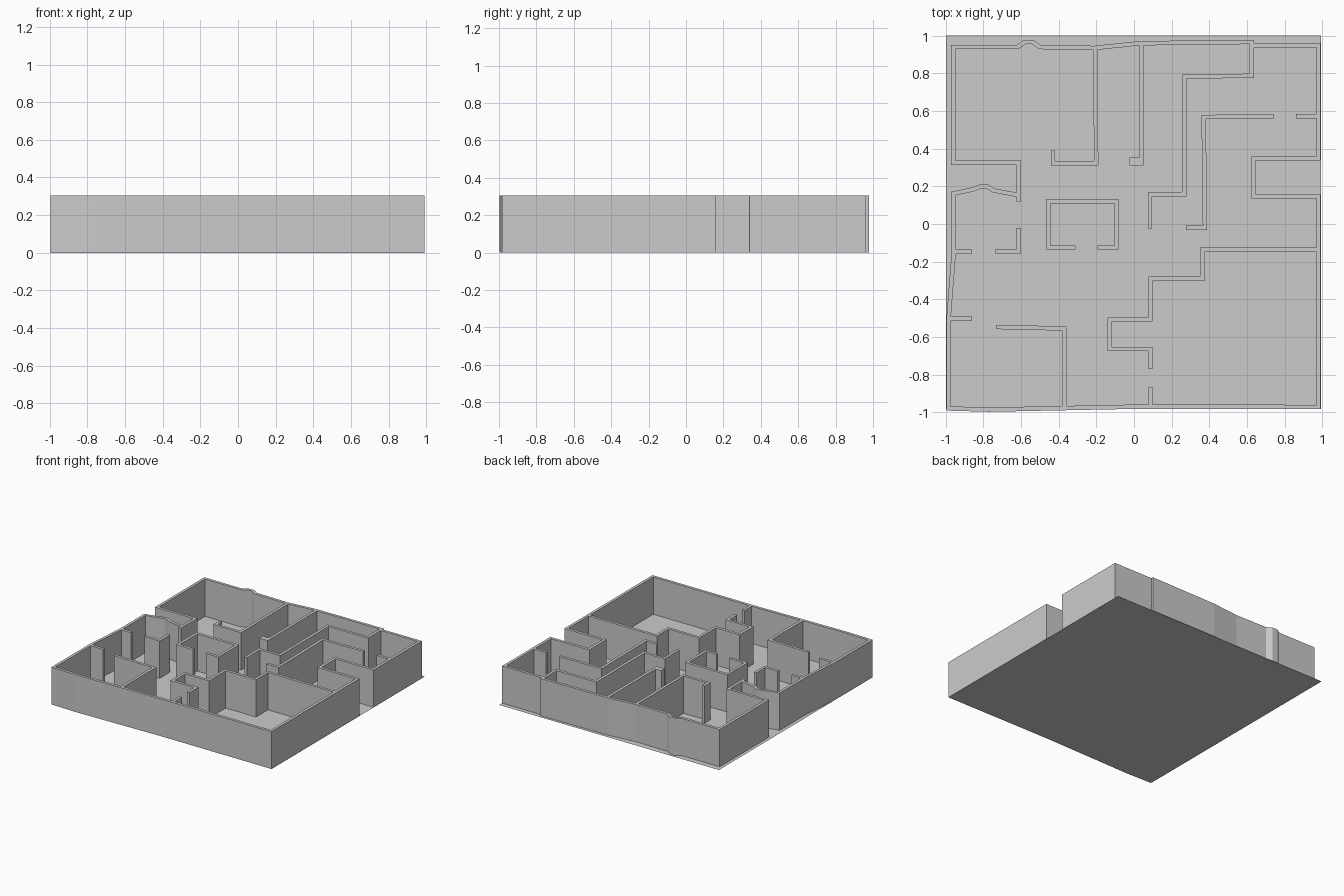
import bpy, bmesh
from mathutils import Vector

HEIGHT = 0.305
THICK = 0.023


def wall(name, points, thick=THICK):
    """Extrude a mitred strip along a centreline into a full-height wall."""
    pts = [Vector(p) for p in points]
    dirs = [(b - a).normalized() for a, b in zip(pts, pts[1:])]
    norms = [Vector((-d.y, d.x)) for d in dirs]
    bm = bmesh.new()
    rings = []
    for i, p in enumerate(pts):
        a, b = norms[max(i - 1, 0)], norms[min(i, len(norms) - 1)]
        m = (a + b).normalized()
        m = m * (thick / 2 / m.dot(b))
        rings.append([bm.verts.new((q.x, q.y, z)) for q, z in
                      ((p + m, 0), (p - m, 0), (p - m, HEIGHT), (p + m, HEIGHT))])
    for r, s in zip(rings, rings[1:]):
        for k in range(4):
            bm.faces.new((r[k], r[(k + 1) % 4], s[(k + 1) % 4], s[k]))
    bm.faces.new(rings[0])
    bm.faces.new(rings[-1][::-1])
    bmesh.ops.recalc_face_normals(bm, faces=bm.faces[:])
    mesh = bpy.data.meshes.new(name)
    bm.to_mesh(mesh)
    bm.free()
    obj = bpy.data.objects.new(name, mesh)
    bpy.context.collection.objects.link(obj)


# Floor sheet
bpy.ops.mesh.primitive_plane_add(size=1, location=(-0.003, 0.009, 0))
floor = bpy.context.object
floor.name = "floor"
floor.scale = (1.992, 1.982, 1)

# Outer walls
wall("north_wall", [(-0.613, 0.12), (-0.613, 0.325), (-0.96, 0.325), (-0.96, 0.94),
                    (-0.62, 0.94), (-0.58, 0.967), (-0.54, 0.967), (-0.5, 0.94),
                    (-0.21, 0.935), (0.03, 0.96), (0.625, 0.967), (0.625, 0.787),
                    (0.267, 0.784), (0.267, 0.158), (0.085, 0.158), (0.085, -0.024)])
wall("east_wall", [(0.625, 0.95), (0.98, 0.95), (0.98, 0.35), (0.635, 0.348),
                   (0.635, 0.147), (0.98, 0.147), (0.98, -0.972)])
wall("south_wall", [(0.991, -0.972), (0.03, -0.97), (-0.77, -0.986), (-0.985, -0.98),
                    (-0.985, -0.504), (-0.86, -0.504)])
wall("west_wall", [(-0.985, -0.504), (-0.957, -0.146), (-0.957, 0.162), (-0.85, 0.185),
                   (-0.815, 0.2), (-0.78, 0.2), (-0.745, 0.178), (-0.605, 0.152)])

# Inner partitions
wall("bedroom_partition", [(-0.205, 0.935), (-0.201, 0.323), (-0.43, 0.323), (-0.43, 0.39)])
wall("hall_partition", [(0.04, 0.96), (0.04, 0.31)])
wall("hall_door_post", [(0.03, 0.333), (-0.025, 0.333)], 0.043)
wall("corridor_partition", [(0.74, 0.573), (0.37, 0.568), (0.377, -0.02), (0.275, -0.02)])
wall("corridor_door_post", [(0.98, 0.573), (0.86, 0.573)])
wall("southeast_partition", [(0.98, -0.136), (0.363, -0.136), (0.363, -0.29), (0.088, -0.29),
                             (0.088, -0.507), (-0.128, -0.507), (-0.128, -0.664),
                             (0.088, -0.664), (0.088, -0.77)])
wall("southeast_door_post", [(0.088, -0.867), (0.088, -0.97)])
wall("southwest_partition", [(-0.733, -0.547), (-0.37, -0.555), (-0.37, -0.975)])
wall("west_room_door_post", [(-0.957, -0.146), (-0.86, -0.146)])
wall("west_room_corner", [(-0.737, -0.144), (-0.612, -0.144), (-0.612, -0.02)])
wall("centre_room", [(-0.31, -0.125), (-0.456, -0.125), (-0.456, 0.12), (-0.093, 0.12),
                     (-0.093, -0.125), (-0.195, -0.125)])
